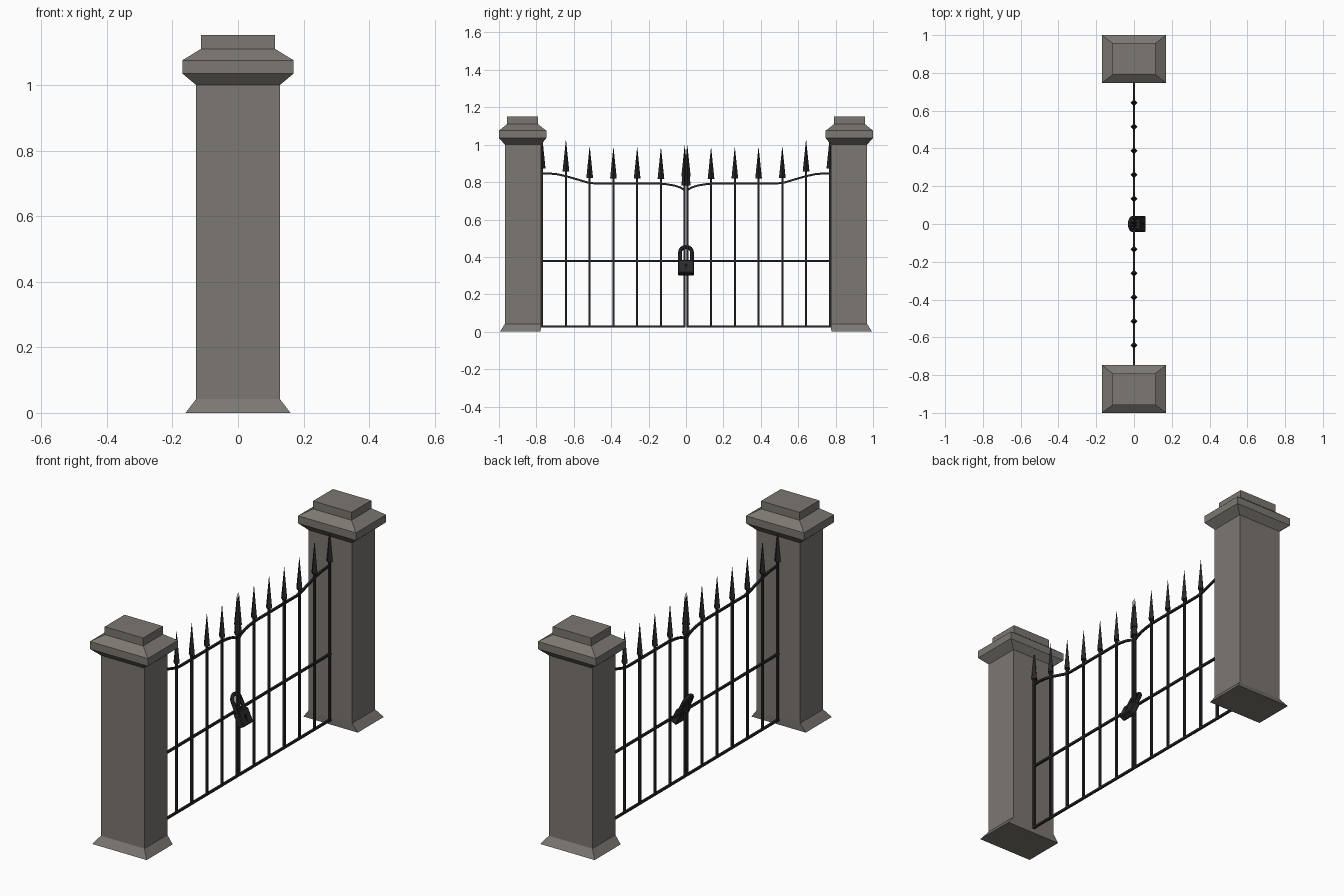
import bpy, bmesh, math
from mathutils import Matrix, Vector

if "Cube" in bpy.data.objects:
    bpy.data.objects.remove(bpy.data.objects["Cube"])


def material(name, rgb):
    m = bpy.data.materials.new(name)
    m.diffuse_color = (*rgb, 1)
    m.use_nodes = True
    m.node_tree.nodes["Principled BSDF"].inputs["Base Color"].default_value = m.diffuse_color
    return m


STONE = material("warm grey stone", (0.20, 0.185, 0.165))
IRON = material("black iron", (0.020, 0.020, 0.022))
LOCK = material("dark steel", (0.024, 0.024, 0.026))
HOLE = material("keyhole black", (0.006, 0.006, 0.006))


def finish(name, bm, mat, matrix=None):
    bmesh.ops.recalc_face_normals(bm, faces=bm.faces)
    me = bpy.data.meshes.new(name)
    bm.to_mesh(me)
    bm.free()
    me.materials.append(mat)
    ob = bpy.data.objects.new(name, me)
    bpy.context.collection.objects.link(ob)
    if matrix:
        ob.matrix_world = matrix
    return ob


def skin(bm, rings):
    """Join rings of points into a closed solid."""
    vs = [[bm.verts.new(p) for p in r] for r in rings]
    n = len(vs[0])
    for a, b in zip(vs, vs[1:]):
        for i in range(n):
            bm.faces.new((a[i], a[(i + 1) % n], b[(i + 1) % n], b[i]))
    bm.faces.new(vs[0])
    bm.faces.new(vs[-1])


def box(bm, lo, hi):
    skin(bm, [[(lo[0], lo[1], z), (hi[0], lo[1], z), (hi[0], hi[1], z), (lo[0], hi[1], z)]
              for z in (lo[2], hi[2])])


def sweep(bm, path, r, sides):
    """Tube along a path in the yz plane."""
    pts = [Vector((0, y, z)) for y, z in path]
    rings = []
    for i, p in enumerate(pts):
        t = (pts[min(i + 1, len(pts) - 1)] - pts[max(i - 1, 0)]).normalized()
        n = Vector((0, -t.z, t.y))
        rings.append([p + r * (math.cos(a) * n + Vector((math.sin(a), 0, 0)))
                      for a in (math.tau * (k + 0.5) / sides for k in range(sides))])
    skin(bm, rings)


def spike(bm, y, z, h=0.166, r=0.018):
    bmesh.ops.create_cone(bm, cap_ends=True, segments=4, radius1=r, radius2=0.0008,
                          depth=h, matrix=Matrix.Translation((0, y, z + h / 2)))


# Stone pillar profile: half width in x, inner y, outer y, height
PILLAR = [(0.16, 0.777, 0.995, 0), (0.128, 0.775, 0.968, 0.042),
          (0.128, 0.775, 0.968, 1.0), (0.17, 0.747, 1.0, 1.035),
          (0.17, 0.747, 1.0, 1.075), (0.113, 0.791, 0.957, 1.11),
          (0.113, 0.791, 0.957, 1.152)]
# Top rail curve: distance from the middle, height
RAIL = [(0.007, 0.757), (0.03, 0.771), (0.06, 0.781), (0.1, 0.788), (0.15, 0.793),
        (0.49, 0.793), (0.53, 0.799), (0.59, 0.817), (0.642, 0.832), (0.69, 0.842),
        (0.73, 0.846), (0.771, 0.847)]


def rail_height(y):
    for (y0, z0), (y1, z1) in zip(RAIL, RAIL[1:]):
        if y <= y1:
            return z0 + (z1 - z0) * (y - y0) / (y1 - y0)
    return RAIL[-1][1]


for side, s in (("left", -1), ("right", 1)):
    bm = bmesh.new()
    skin(bm, [[(-w, s * a, z), (w, s * a, z), (w, s * b, z), (-w, s * b, z)]
              for w, a, b, z in PILLAR])
    finish(side + "_pillar", bm, STONE)

    # Rails of the gate leaf
    bm = bmesh.new()
    sweep(bm, [(s * y, z) for y, z in RAIL], 0.0075, 4)
    for z in (0.027, 0.377):
        y0, y1 = sorted((s * 0.002, s * 0.775))
        box(bm, (-0.0055, y0, z - 0.0055), (0.0055, y1, z + 0.0055))
    finish(side + "_gate_rails", bm, IRON)

    # Upright bars and their spear heads
    bars, heads = bmesh.new(), bmesh.new()
    for k in range(7):
        y = 0.007 + 0.127 * k
        top = rail_height(y) + 0.025
        box(bars, (-0.0055, s * y - 0.0055, 0.022), (0.0055, s * y + 0.0055, top + 0.02))
        spike(heads, s * y, top)
        if k == 0:
            spike(heads, s * y, top + 0.047)
    finish(side + "_gate_bars", bars, IRON)
    finish(side + "_gate_spear_heads", heads, IRON)

# Padlock hanging at a tilt on the middle bars
tilt = Matrix.Translation((0.047, 0, 0.307)) @ Matrix.Rotation(math.radians(-25), 4, 'Y')
bm = bmesh.new()
box(bm, (-0.018, -0.042, 0), (0.018, 0.042, 0.078))
bmesh.ops.bevel(bm, geom=bm.edges[:], offset=0.004, segments=1, affect='EDGES')
finish("padlock_body", bm, LOCK, tilt)

bm = bmesh.new()
arch = [(0.032 * math.cos(a), 0.130 + 0.032 * math.sin(a))
        for a in (math.pi * k / 12 for k in range(13))]
sweep(bm, [(0.032, 0.07)] + arch + [(-0.032, 0.07)], 0.0105, 8)
finish("padlock_shackle", bm, LOCK, tilt)

bm = bmesh.new()
bmesh.ops.create_cone(bm, cap_ends=True, segments=12, radius1=0.009, radius2=0.009, depth=0.003,
                      matrix=Matrix.Translation((0.0185, 0, 0.045)) @ Matrix.Rotation(math.pi / 2, 4, 'Y'))
box(bm, (0.017, -0.004, 0.02), (0.0195, 0.004, 0.045))
finish("padlock_keyhole", bm, HOLE, tilt)
